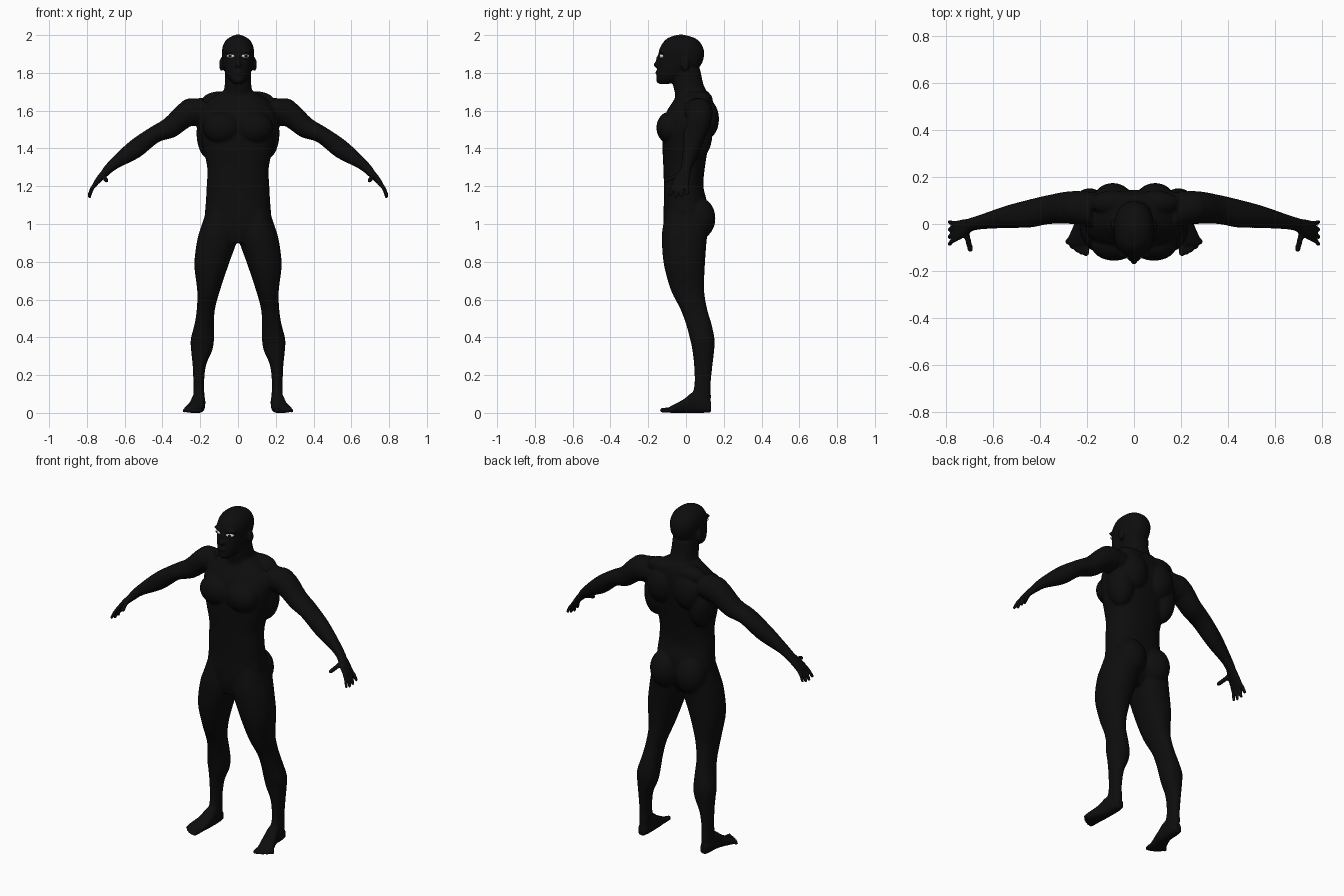
import bpy, bmesh, math
from mathutils import Vector, Matrix

cube = bpy.data.objects.get("Cube")
if cube:
    bpy.data.objects.remove(cube)

X, Y, Z = Vector((1, 0, 0)), Vector((0, 1, 0)), Vector((0, 0, 1))


def material(name, value):
    mat = bpy.data.materials.new(name)
    mat.use_nodes = True
    colour = (value, value, value, 1)
    mat.diffuse_color = colour
    mat.node_tree.nodes["Principled BSDF"].inputs["Base Color"].default_value = colour
    return mat


def add_object(name, bm, mats):
    bmesh.ops.recalc_face_normals(bm, faces=bm.faces)
    mesh = bpy.data.meshes.new(name)
    bm.to_mesh(mesh)
    bm.free()
    for mat in mats:
        mesh.materials.append(mat)
    mesh.polygons.foreach_set("use_smooth", [True] * len(mesh.polygons))
    obj = bpy.data.objects.new(name, mesh)
    bpy.context.collection.objects.link(obj)
    return obj


def refine(rows, steps=4):
    """Pass a smooth curve through the rows."""
    out = []
    for i in range(len(rows) - 1):
        p0, p1, p2, p3 = (rows[min(max(i + k, 0), len(rows) - 1)] for k in (-1, 0, 1, 2))
        for s in range(steps):
            t = s / steps
            out.append([b + t * (c - a) / 2 + t * t * (a - 2.5 * b + 2 * c - d / 2)
                        + t ** 3 * (3 * b - a - 3 * c + d) / 2
                        for a, b, c, d in zip(p0, p1, p2, p3)])
    return out + [list(rows[-1])]


def loft(bm, rows, a, b, power=2.3, sides=32):
    """Skin rounded sections; a row is centre x, y, z and two radii."""
    rings = []
    for cx, cy, cz, ra, rb in refine(rows):
        ring = []
        for k in range(sides):
            t = math.tau * k / sides
            u, v = math.cos(t), math.sin(t)
            u = math.copysign(abs(u) ** (2 / power), u)
            v = math.copysign(abs(v) ** (2 / power), v)
            ring.append(bm.verts.new(Vector((cx, cy, cz)) + a * u * ra + b * v * rb))
        rings.append(ring)
    for r, s in zip(rings, rings[1:]):
        for k in range(sides):
            n = (k + 1) % sides
            bm.faces.new((r[k], r[n], s[n], s[k]))
    bm.faces.new(rings[0])
    bm.faces.new(rings[-1])


def upright(bm, rows, power=2.3):
    """Level sections; a row is z, x range and y range."""
    loft(bm, [((x0 + x1) / 2, (y0 + y1) / 2, z, (x1 - x0) / 2, (y1 - y0) / 2)
              for z, x0, x1, y0, y1 in rows], X, Y, power)


def blob(bm, centre, radii):
    m = Matrix.Translation(centre) @ Matrix.Diagonal((*radii, 1))
    bmesh.ops.create_uvsphere(bm, u_segments=24, v_segments=14, radius=1, matrix=m)


def digit(bm, points, radius):
    """Jointed finger or toe."""
    pts = [Vector(p) for p in points]
    for p in pts:
        blob(bm, p, (radius,) * 3)
    for p, q in zip(pts, pts[1:]):
        m = Matrix.Translation((p + q) / 2) @ Z.rotation_difference(q - p).to_matrix().to_4x4()
        bmesh.ops.create_cone(bm, cap_ends=True, segments=16, radius1=radius,
                              radius2=radius, depth=(q - p).length, matrix=m)


skin = material("black skin", 0.004)
white = material("eye white", 0.7)
bm = bmesh.new()

# Torso and neck
torso = [(.9, .07, -.1, .05), (.96, .15, -.115, .09), (1.04, .174, -.12, .11),
         (1.12, .17, -.117, .11), (1.2, .166, -.117, .092), (1.3, .163, -.12, .1),
         (1.42, .19, -.125, .12), (1.53, .21, -.122, .14), (1.6, .2, -.1, .145),
         (1.66, .15, -.062, .138), (1.7, .09, -.05, .12)]
neck = [(1.6, .09, -.06, .13), (1.68, .08, -.057, .118),
        (1.74, .07, -.07, .092), (1.82, .068, -.08, .075)]
head = [(1.742, .025, -.145, -.09), (1.765, .046, -.156, -.03), (1.8, .066, -.154, .04),
        (1.84, .077, -.15, .078), (1.88, .083, -.145, .094), (1.92, .085, -.143, .095),
        (1.96, .073, -.122, .076), (1.985, .05, -.095, .045), (2.002, .014, -.045, -.01)]
for rows in (torso, neck, head):
    upright(bm, [(z, -w, w, f, b) for z, w, f, b in rows])

# Nose, lips, chin, brow and ear
blob(bm, (0, -.152, 1.843), (.016, .021, .016))
blob(bm, (0, -.143, 1.865), (.01, .018, .034))
blob(bm, (0, -.15, 1.802), (.026, .013, .012))
blob(bm, (0, -.143, 1.763), (.026, .016, .018))
blob(bm, (.035, -.127, 1.912), (.036, .018, .01))
blob(bm, (.087, -.005, 1.845), (.013, .024, .036))

# Chest, shoulder blade, side, shoulder, trapezius and buttock muscles
blob(bm, (.085, -.085, 1.51), (.1, .072, .085))
blob(bm, (.09, .1, 1.555), (.085, .075, .11))
blob(bm, (.145, .06, 1.48), (.075, .08, .14))
blob(bm, (.245, .07, 1.592), (.08, .072, .074))
blob(bm, (.09, .09, 1.655), (.1, .052, .048))
blob(bm, (.085, .068, 1.03), (.09, .088, .11))

# Leg
upright(bm, [(1.08, .02, .165, -.1, .1), (1, .01, .19, -.12, .12),
             (.92, .004, .215, -.128, .11), (.785, .05, .231, -.117, .1),
             (.65, .095, .216, -.08, .096), (.55, .122, .218, -.03, .112),
             (.47, .127, .23, 0, .135), (.39, .127, .25, .022, .151),
             (.33, .137, .248, .034, .149), (.25, .17, .24, .043, .14),
             (.15, .18, .236, .045, .13), (.08, .177, .237, .03, .132),
             (.01, .183, .234, .03, .125)], 2.2)

# Foot and toes
loft(bm, [(.208, .132, .03, .022, .028), (.208, .09, .045, .032, .045),
          (.209, .04, .055, .036, .055), (.217, -.01, .037, .042, .037),
          (.232, -.06, .023, .049, .023), (.237, -.088, .016, .047, .016)], X, Z, 2.6)
for i in range(5):
    x, r = .2 + .02 * i, .014 if i == 0 else .0105
    tip = -.124 + .003 * i * i
    digit(bm, [(x, -.07, .016), (x + .004, tip, r)], r)

# Arm
slant = Vector((.5, 0, .86))
loft(bm, [(.15, .06, 1.6, .075, .08), (.265, .07, 1.585, .07, .068),
          (.36, .062, 1.51, .062, .056), (.443, .045, 1.472, .06, .045),
          (.545, .03, 1.397, .047, .05), (.655, .008, 1.32, .031, .031),
          (.705, -.005, 1.272, .029, .024)], Y, slant, 2.1)

# Palm, fingers and thumb
loft(bm, [(.69, -.003, 1.285, .027, .023), (.72, -.015, 1.255, .036, .02),
          (.745, -.026, 1.227, .044, .016), (.765, -.03, 1.2, .041, .012)], Y, slant)
for i, reach in enumerate((.82, 1, 1.05, .92)):
    y = .004 - .023 * i
    drift = .004 - .008 * i
    digit(bm, [(.757, y, 1.212), (.777, y + drift / 2, 1.212 - .034 * reach),
               (.786, y + drift, 1.212 - .064 * reach)], .0098)
digit(bm, [(.715, -.03, 1.258), (.706, -.075, 1.243), (.697, -.107, 1.231)], .0125)

# Fuse both halves into one smooth skin
body = add_object("body", bm, [skin])
mirror = body.modifiers.new("Mirror", 'MIRROR')
mirror.use_mirror_merge = False
fuse = body.modifiers.new("Fuse", 'REMESH')
fuse.mode = 'VOXEL'
fuse.voxel_size = .0065
fuse.use_smooth_shade = True
soften = body.modifiers.new("Soften", 'SMOOTH')
soften.factor = .5
soften.iterations = 5

# Eyes: white with a dark centre
for name, side in (("left_eye", 1), ("right_eye", -1)):
    bm = bmesh.new()
    place = (Matrix.Translation((.038 * side, -.131, 1.889))
             @ Matrix.Rotation(.4 * side, 4, 'Z') @ Matrix.Diagonal((.024, .013, .011, 1)))
    bmesh.ops.create_uvsphere(bm, u_segments=32, v_segments=20, radius=1)
    for f in bm.faces:
        c = f.calc_center_median()
        f.material_index = 1 if math.hypot(c.x * 2.2, c.z) < .75 else 0
    bm.transform(place)
    add_object(name, bm, [white, skin])
